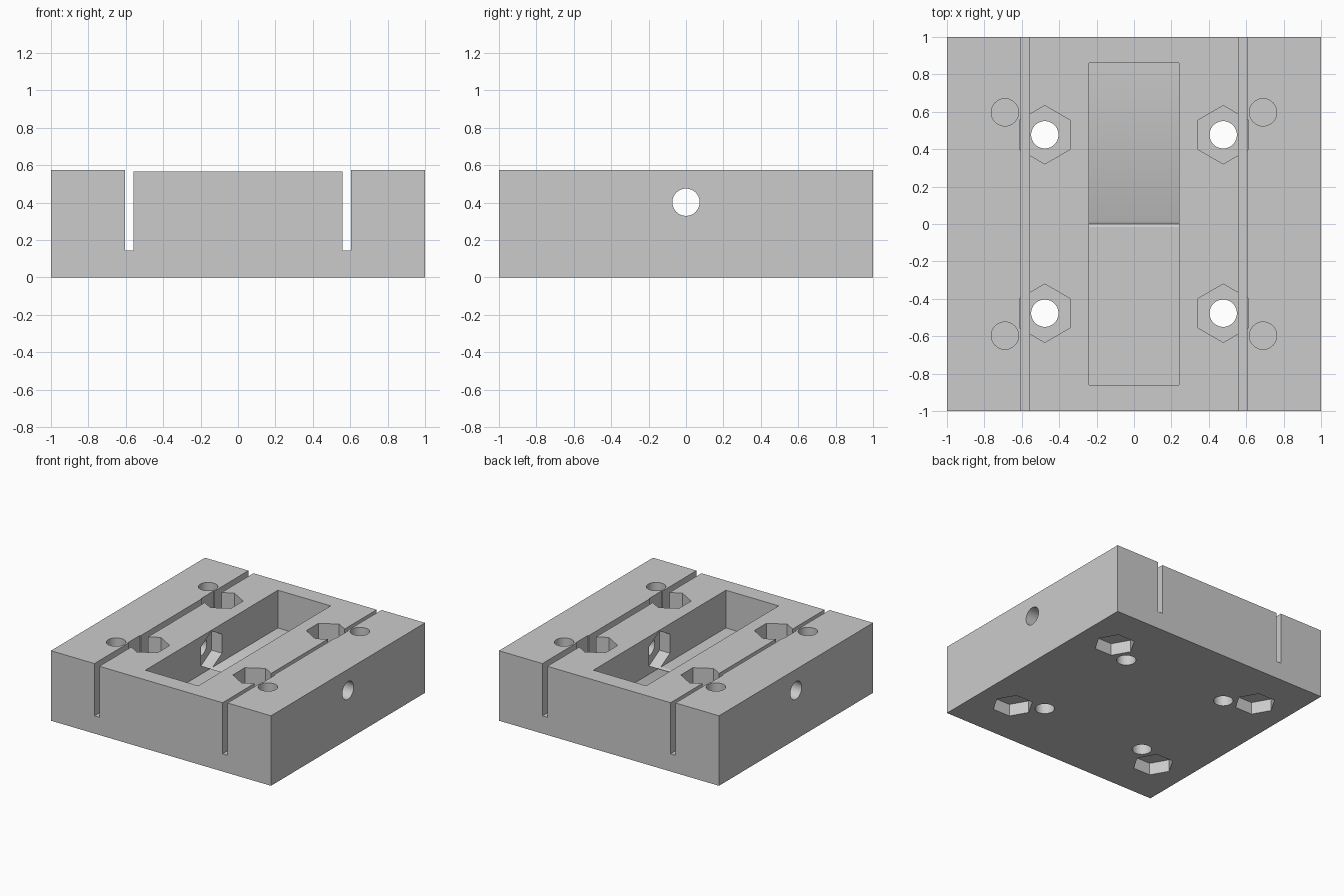
import bpy
import math
from mathutils import Matrix

if "Cube" in bpy.data.objects:
    bpy.data.objects.remove(bpy.data.objects["Cube"])

grey = bpy.data.materials.new("light_grey")
grey.diffuse_color = (0.6, 0.6, 0.6, 1)
grey.use_nodes = True
grey.node_tree.nodes["Principled BSDF"].inputs["Base Color"].default_value = grey.diffuse_color

TOP = 0.575        # height of the side rails
MID = 0.565        # height of the lower centre section
HOLE_R = 0.073     # screw hole radius
NUT_R = 0.156      # nut pocket corner radius
OVER = 0.1         # cutter overshoot


def box(name, x0, x1, y0, y1, z0, z1):
    bpy.ops.mesh.primitive_cube_add(size=1)
    ob = bpy.context.object
    ob.name = name
    ob.data.transform(
        Matrix.Translation(((x0 + x1) / 2, (y0 + y1) / 2, (z0 + z1) / 2))
        @ Matrix.Diagonal((x1 - x0, y1 - y0, z1 - z0, 1)))
    return ob


def prism(name, sides, r, start, end, axis="Z", spin=0.0):
    """Round or hexagonal bar from start to end along one axis."""
    length = (end - start).length if hasattr(end - start, "length") else end - start
    bpy.ops.mesh.primitive_cylinder_add(vertices=sides, radius=r, depth=length)
    ob = bpy.context.object
    ob.name = name
    m = Matrix.Translation((0, 0, (start + end) / 2)) @ Matrix.Rotation(spin, 4, "Z")
    if axis == "X":
        m = Matrix.Rotation(math.pi / 2, 4, "Y") @ m
    ob.data.transform(m)
    return ob


def moved(ob, x, y, z=0):
    ob.data.transform(Matrix.Translation((x, y, z)))
    return ob


# Main body
body = box("mounting_block", -1, 1, -1, 1, 0, TOP)
body.data.materials.append(grey)
cutters = []

# Lowered centre section, side slots and central pocket
cutters.append(box("centre_step_cutter", -0.58, 0.58, -1.1, 1.1, MID, TOP + OVER))
for s in (-1, 1):
    a, b = sorted((s * 0.56, s * 0.605))
    cutters.append(box("slot_cutter", a, b, -1.1, 1.1, 0.145, TOP + OVER))
cutters.append(box("pocket_cutter", -0.24, 0.24, -0.86, 0.86, 0.255, TOP + OVER))

# Cross hole with a nut pocket on each side of the central pocket
cutters.append(moved(prism("cross_hole_cutter", 48, HOLE_R, -1.1, 1.1, "X"), 0, 0, 0.402))
cutters.append(moved(prism("cross_nut_cutter", 6, NUT_R, -0.335, 0.335, "X",
                           math.pi / 2), 0, 0, 0.402))

# Vertical screw holes and nut pockets in each corner
for sx in (-1, 1):
    for sy in (-1, 1):
        x, y = sx * 0.477, sy * 0.477
        cutters.append(moved(prism("inner_hole_cutter", 48, HOLE_R, -OVER, TOP + OVER), x, y))
        cutters.append(moved(prism("top_nut_cutter", 6, NUT_R, 0.36, TOP + OVER), x, y))
        x, y = sx * 0.69, sy * 0.597
        # A thin web separates the outer hole from its nut pocket below
        cutters.append(moved(prism("outer_hole_cutter", 48, HOLE_R, 0.115, TOP + OVER), x, y))
        cutters.append(moved(prism("bottom_nut_cutter", 6, NUT_R, -OVER, 0.1,
                                   spin=math.pi / 2), x, y))

# Orient hexagons: points along y on top, along x underneath, along z at the sides
for c in cutters:
    c.hide_render = True
    if "nut" in c.name:
        co = [v.co for v in c.data.vertices]
        mid = sum(co, co[0] * 0) / len(co)
        axis = "X" if "cross" in c.name else "Z"
        want = (0, 0, 1) if "cross" in c.name else (0, 1, 0) if "top" in c.name else (1, 0, 0)
        d = co[0] - mid
        d["XYZ".index(axis)] = 0
        # turn by 30 degrees when no corner lies on the wanted axis
        if not any(abs((p - mid).dot(want)) > NUT_R * 0.98 for p in co):
            c.data.transform(Matrix.Translation(mid)
                             @ Matrix.Rotation(math.pi / 6, 4, axis)
                             @ Matrix.Translation(-mid))

# Cut everything out of the block
bpy.ops.object.select_all(action="DESELECT")
bpy.context.view_layer.objects.active = body
body.select_set(True)
for c in cutters:
    mod = body.modifiers.new(c.name, "BOOLEAN")
    mod.operation = "DIFFERENCE"
    mod.solver = "EXACT"
    mod.object = c
    bpy.ops.object.modifier_apply(modifier=mod.name)
for c in cutters:
    bpy.data.objects.remove(c, do_unlink=True)

# One colour throughout, round holes smooth with crisp edges
body.data.materials.clear()
body.data.materials.append(grey)
for p in body.data.polygons:
    p.material_index = 0
bpy.ops.object.shade_smooth_by_angle(angle=math.radians(30))
